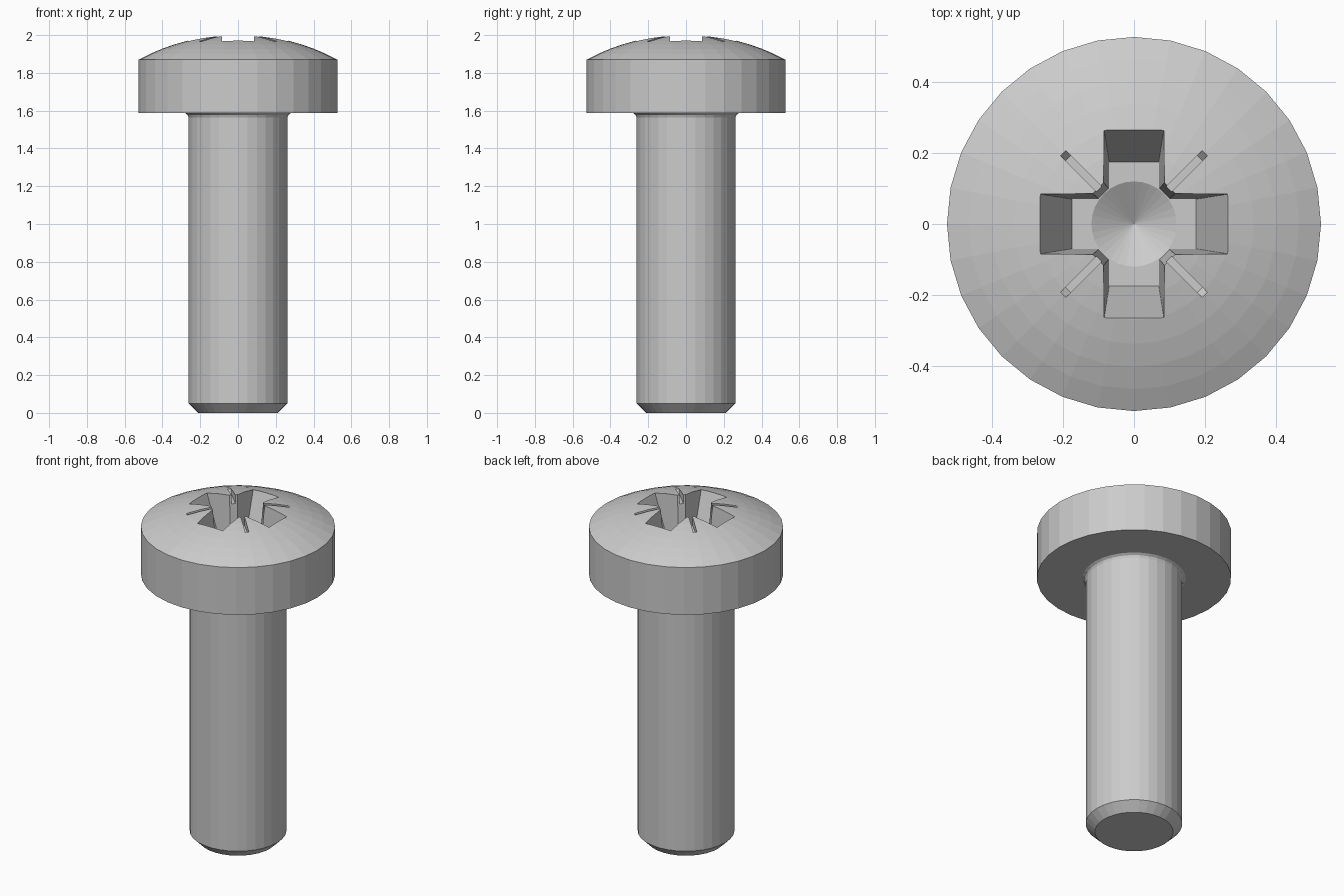
import bpy, bmesh
from math import sin, cos, asin, pi, sqrt

if "Cube" in bpy.data.objects:
    bpy.data.objects.remove(bpy.data.objects["Cube"])

SEG = 32
APEX, RIM_R, RIM_Z = 2.003, 0.527, 1.87


def make_object(name, bm):
    bmesh.ops.recalc_face_normals(bm, faces=bm.faces)
    mesh = bpy.data.meshes.new(name)
    bm.to_mesh(mesh)
    bm.free()
    obj = bpy.data.objects.new(name, mesh)
    bpy.context.collection.objects.link(obj)
    return obj


def lathe(name, profile):
    """Revolve (radius, z) points around z; radius 0 makes a pole."""
    bm = bmesh.new()
    rings = []
    for r, z in profile:
        if r == 0:
            rings.append([bm.verts.new((0, 0, z))] * SEG)
        else:
            rings.append([bm.verts.new((r * cos(2 * pi * i / SEG), r * sin(2 * pi * i / SEG), z))
                          for i in range(SEG)])
    for a, b in zip(rings, rings[1:]):
        for i in range(SEG):
            j = (i + 1) % SEG
            bm.faces.new(list(dict.fromkeys((a[i], a[j], b[j], b[i]))))
    return make_object(name, bm)


def frustum(name, low, high, angle):
    """Tapered bar between two (half length, half width, z) rectangles."""
    bm = bmesh.new()
    c, s = cos(angle), sin(angle)
    lo, hi = [[bm.verts.new((x * c - y * s, x * s + y * c, z))
               for x, y in ((-l, -w), (l, -w), (l, w), (-l, w))]
              for l, w, z in (low, high)]
    bm.faces.new(lo)
    bm.faces.new(hi)
    for i in range(4):
        j = (i + 1) % 4
        bm.faces.new((lo[i], lo[j], hi[j], hi[i]))
    return make_object(name, bm)


# Screw body: chamfered tip, shank, fillet, head with spherical dome
h = APEX - RIM_Z
R = (RIM_R ** 2 + h ** 2) / (2 * h)
a = asin(RIM_R / R)
dome = [(R * sin(a * k / 8), APEX - R * (1 - cos(a * k / 8))) for k in range(8, 0, -1)]
profile = [(0, 0), (0.212, 0), (0.262, 0.05), (0.262, 1.565), (0.267, 1.578), (0.28, 1.587),
           (RIM_R, 1.587)] + dome + [(0, APEX)]
screw = lathe("screw", profile)

# Recess cutters: cross wings, corner notches, shallow tick grooves, centre cone
FLOOR = 1.73
cutters = []
for k in range(2):
    q = k * pi / 2
    cutters.append(frustum("wing_cutter", (0.175, 0.07, FLOOR), (0.295, 0.089, 2.05), q))
    cutters.append(frustum("notch_cutter", (0.122, 0.02, FLOOR), (0.148, 0.022, 2.06), q + pi / 4))
    cutters.append(frustum("tick_cutter", (0.262, 0.01, 1.943), (0.32, 0.01, 2.01), q + pi / 4))
cutters.append(lathe("cone_cutter", [(0, 1.66), (0.12, FLOOR), (0.12, FLOOR + 0.004), (0, FLOOR + 0.004)]))

for cutter in cutters:
    cutter.hide_render = True
    cutter.hide_set(True)
    mod = screw.modifiers.new("recess", 'BOOLEAN')
    mod.operation = 'DIFFERENCE'
    mod.solver = 'EXACT'
    mod.object = cutter

# Bake the recess and drop the helpers
bpy.context.view_layer.update()
baked = bpy.data.meshes.new_from_object(screw.evaluated_get(bpy.context.evaluated_depsgraph_get()))
screw.modifiers.clear()
screw.data = baked
for cutter in cutters:
    bpy.data.objects.remove(cutter)
